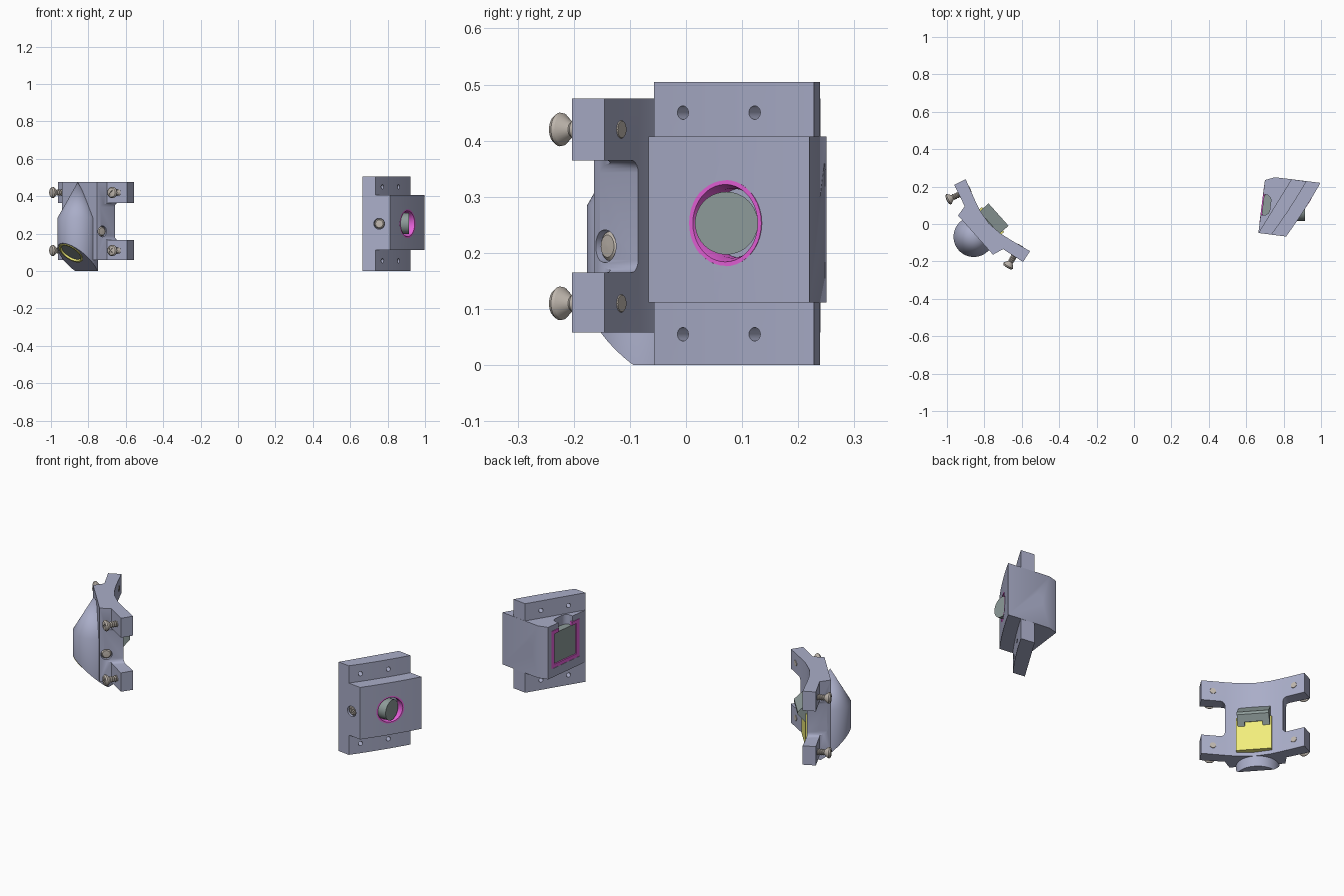
import bpy, bmesh, math
from mathutils import Vector, Matrix

if "Cube" in bpy.data.objects:
    bpy.data.objects.remove(bpy.data.objects["Cube"])

def material(name, rgb):
    m = bpy.data.materials.new(name)
    m.diffuse_color = (*rgb, 1)
    m.use_nodes = True
    m.node_tree.nodes["Principled BSDF"].inputs["Base Color"].default_value = m.diffuse_color
    return m

METAL = material("blue_grey_metal", (0.40, 0.42, 0.58))
STEEL = material("warm_steel", (0.52, 0.47, 0.42))
GLASS = material("green_grey_glass", (0.27, 0.33, 0.32))
PINK = material("magenta_adhesive", (0.80, 0.12, 0.70))
YELLOW = material("yellow_adhesive", (0.88, 0.85, 0.20))
I = Matrix.Identity(4)

def finish(name, bm, M, mat):
    bmesh.ops.remove_doubles(bm, verts=bm.verts, dist=1e-5)
    bm.transform(M)
    bmesh.ops.recalc_face_normals(bm, faces=bm.faces)
    me = bpy.data.meshes.new(name)
    bm.to_mesh(me)
    bm.free()
    me.materials.append(mat)
    ob = bpy.data.objects.new(name, me)
    bpy.context.collection.objects.link(ob)
    return ob

def prism(name, pts, z0, z1, M=I, mat=METAL):
    bm = bmesh.new()
    f = bm.faces.new([bm.verts.new((x, y, z0)) for x, y in pts])
    g = bmesh.ops.extrude_face_region(bm, geom=[f])["geom"]
    bmesh.ops.translate(bm, vec=(0, 0, z1 - z0), verts=[v for v in g if isinstance(v, bmesh.types.BMVert)])
    return finish(name, bm, M, mat)

def box(name, size, M=I, mat=METAL, bevel=0, axis=1):
    bm = bmesh.new()
    bmesh.ops.create_cube(bm, size=1, matrix=Matrix.Diagonal((*size, 1)))
    if bevel:
        es = [e for e in bm.edges if abs((e.verts[0].co - e.verts[1].co).normalized()[axis]) > 0.9]
        bmesh.ops.bevel(bm, geom=es, offset=bevel, segments=5, affect='EDGES', profile=0.5)
    return finish(name, bm, M, mat)

def lathe(name, prof, M=I, mat=METAL, closed=False, n=40, plane=None):
    bm = bmesh.new()
    vs = [bm.verts.new((r, 0, z)) for r, z in prof]
    es = [bm.edges.new(p) for p in zip(vs, vs[1:] + vs[:1])][:None if closed else -1]
    bmesh.ops.spin(bm, geom=vs + es, cent=(0, 0, 0), axis=(0, 0, 1), angle=2 * math.pi, steps=n)
    bmesh.ops.remove_doubles(bm, verts=bm.verts, dist=1e-5)
    if plane:
        cut = bmesh.ops.bisect_plane(bm, geom=bm.verts[:] + bm.edges[:] + bm.faces[:],
                                     plane_co=plane[0], plane_no=plane[1], clear_outer=True)["geom_cut"]
        bmesh.ops.holes_fill(bm, edges=[e for e in cut if isinstance(e, bmesh.types.BMEdge)], sides=0)
    return finish(name, bm, M, mat)

def aim(pos, direction):
    return Matrix.Translation(pos) @ Vector(direction).to_track_quat('Z', 'Y').to_matrix().to_4x4()

def rod(r, z0, z1, M, name="cutter", mat=METAL):
    return lathe(name, [(0, z0), (r, z0), (r, z1), (0, z1)], M, mat)

def boolean(ob, others, op='DIFFERENCE'):
    for o in others:
        m = ob.modifiers.new("bool", 'BOOLEAN')
        m.operation, m.solver, m.object = op, 'EXACT', o
    me = bpy.data.meshes.new_from_object(ob.evaluated_get(bpy.context.evaluated_depsgraph_get()))
    ob.modifiers.clear()
    ob.data = me
    for o in others:
        bpy.data.objects.remove(o)

def screw(name, prof, M, size):
    # turned screw with a cross recess in its head
    ob = lathe(name, prof, M, STEEL, n=28)
    top = M @ Matrix.Translation((0, 0, prof[-1][1]))
    boolean(ob, [box("slot", (size, size * .25, .014), top @ Matrix.Rotation(a, 4, 'Z'))
                 for a in (.785, 2.356)])

def arc(a, b, sag, n=12):
    a, b = Vector(a), Vector(b)
    d = b - a
    nrm = Vector((d.y, -d.x)).normalized()
    return [tuple(a + d * t + nrm * sag * 4 * t * (1 - t)) for t in (i / n for i in range(n + 1))]

PAN = [(0, -.03), (.026, -.03), (.026, -.006), (.02, -.001), (0, 0)]

# ---------- right block: wedge body with mounting flange ----------
block = prism("receiver_block", [(.665, -.048)] + arc((.813, -.067), (.997, .22), .005)
              + [(.754, .25), (.70, .235)], .112, .407)
flange = prism("flange", [(.665, -.048)] + arc((.735, -.057), (.922, .228), .005) + [(.842, .239)], 0, .505)
boolean(block, [flange], 'UNION')
N = (.836, -.548, 0)
lens = aim((.905, .071, .253), N)
ends = [((.755, -.0597, .253), (-.127, -.992, 0)), ((.822, .2415, .253), (.122, .992, 0))]
face = Matrix.Translation((.684, .104, .268)) @ Matrix.Rotation(math.radians(-7.1), 4, 'Z')
cuts = [rod(.012, -.3, .1, aim((x, y, z), N)) for x, y in ((.77, -.004), (.854, .125)) for z in (.055, .45)]
cuts += [rod(.076, -.05, .1, lens)]
cuts += [rod(.029, -.03, .05, aim(p, d)) for p, d in ends]
cuts += [box("pocket", (.024, .215, .215), face),
         box("channel", (.09, .11, .16), face @ Matrix.Translation((0, 0, .11)), bevel=.03, axis=2)]
boolean(block, cuts)
lathe("lens_adhesive_ring", [(.077, .002), (.069, .002), (.062, -.02), (.062, -.05), (.076, -.05)],
      lens, PINK, closed=True)
rod(.056, 0, .105, aim((.81, .072, .253), (1, 0, 0)), "round_lens", GLASS)
for i, (p, d) in enumerate(ends):
    screw(f"block_screw_{i}", PAN, aim(Vector(p) - Vector(d) * .004, d), .03)
frame = box("window_adhesive_frame", (.014, .212, .212), face @ Matrix.Translation((.006, 0, 0)), PINK)
boolean(frame, [box("hole", (.1, .17, .172), face),
                box("gap", (.1, .10, .1), face @ Matrix.Translation((0, 0, .11)))])
box("square_window", (.04, .168, .17), face @ Matrix.Translation((.025, 0, 0)), GLASS)

# ---------- left bracket, local frame: x along the plate, y towards its inner side ----------
L = Matrix.Translation((-.728, .047, 0)) @ Matrix.Rotation(math.radians(-48.2), 4, 'Z')
half = [(.08, -.055), (.14, -.038), (.258, 0), (.276, -.066), (.154, -.10), (.140, -.16)]
pts = [(0, -.065)] + half + [(-x, y) for x, y in reversed(half)]
bracket = prism("camera_bracket", pts, .058, .475, L)
cuts = [box("notch", (.3, .6, .2), L @ Matrix.Translation((s * .295, 0, .265)), bevel=.022) for s in (1, -1)]
side = [(L @ aim((s * .148, -.125, .212), (s, -.1, 0))) for s in (1, -1)]
cuts += [rod(.029, -.025, .05, m) for m in side]
boolean(bracket, cuts)
for i, m in enumerate(side):
    screw(f"bracket_side_screw_{i}", PAN, m @ Matrix.Translation((0, 0, -.007)), .03)

# pointed housing, cut off at a slant where the lower lens looks out
down = Vector((0, -.66, -.75))
C = Vector((0, -.222, .097))
H = Matrix.Translation((0, -.173, 0))
housing = lathe("pointed_housing", [(0, 0), (.108, 0), (.108, .285), (0, .475)], L @ H, n=56,
                plane=(C - Vector((0, -.173, 0)), down))
eye = L @ aim(C, down)
boolean(housing, [rod(.071, -.03, .1, eye)])
lathe("lower_lens_adhesive_ring", [(.073, .004), (.063, .004), (.060, -.03), (.071, -.03)],
      eye, YELLOW, closed=True)
rod(.060, -.03, -.006, eye, "lower_lens", GLASS)

# prism and its glue bed on the inner side
box("prism_adhesive_bed", (.178, .055, .185), L @ Matrix.Translation((0, -.062, .172)), YELLOW)
P = L @ Matrix(((0, 0, 1, 0), (1, 0, 0, 0), (0, 1, 0, 0), (0, 0, 0, 1)))
glass = prism("folding_prism", [(-.085, .335), (-.06, .335), (.005, .275), (.005, .26), (-.06, .185), (-.085, .185)],
              -.08, .08, P, GLASS)
boolean(glass, [box("slit", (.09, .022, .03), L @ Matrix.Translation((0, -.028, .222))
                    @ Matrix.Rotation(math.radians(49), 4, 'X'))])

# ear screws: threaded shank and conical head
thread = [(.013 + .004 * (i % 2), .07 + i * .0055) for i in range(7)]
prof = [(0, -.002), (.015, -.002), (.017, .002), (.017, .068)] + thread + [
    (.017, .108), (.029, .122), (.030, .128), (.024, .136), (0, .139)]
for s in (1, -1):
    for z in (.11, .42):
        screw(f"ear_screw_{'right' if s > 0 else 'left'}_{'low' if z < .2 else 'high'}", prof,
              L @ aim((s * .202, -.018, z), (s * .29, -.957, 0)), .034)

# soft shading with sharp edges kept
bpy.ops.object.select_all(action='DESELECT')
for o in bpy.context.scene.objects:
    o.select_set(True)
    bpy.context.view_layer.objects.active = o
bpy.ops.object.shade_smooth_by_angle(angle=math.radians(30))
